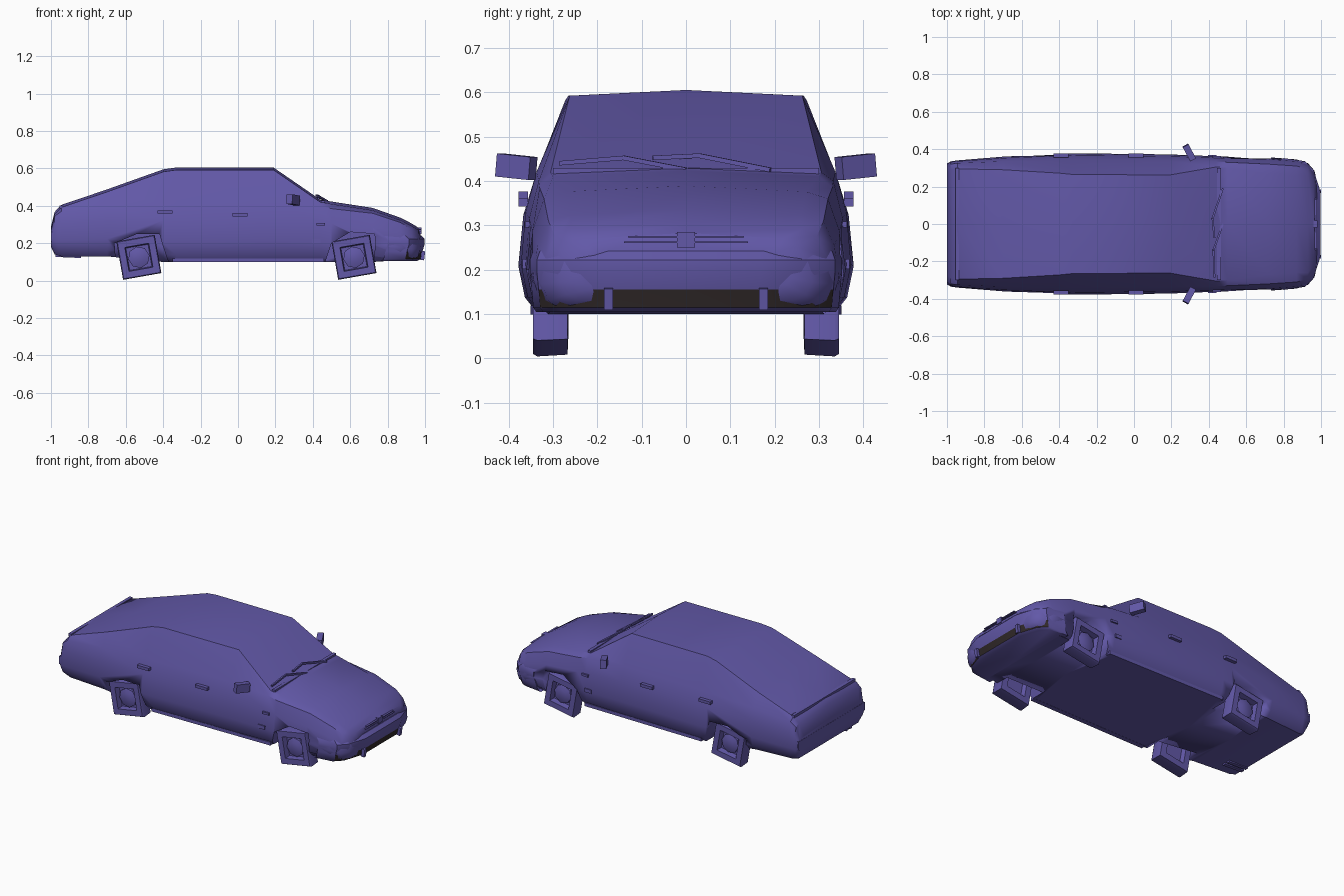
import bpy, bmesh, math
from mathutils import Vector

if "Cube" in bpy.data.objects:
    bpy.data.objects.remove(bpy.data.objects["Cube"])


def material(name, rgb):
    m = bpy.data.materials.new(name)
    m.diffuse_color = (*rgb, 1)
    m.use_nodes = True
    m.node_tree.nodes["Principled BSDF"].inputs["Base Color"].default_value = m.diffuse_color
    return m


PAINT = material("violet_paint", (0.122, 0.098, 0.39))
DARK = material("dark_opening", (0.03, 0.022, 0.022))


def loft(name, rings, angle=35, cap=True):
    """Skin a list of equal closed rings of 3D points."""
    bm = bmesh.new()
    rows = [[bm.verts.new(p) for p in r] for r in rings]
    n = len(rows[0])
    for a, b in zip(rows, rows[1:]):
        for i in range(n):
            j = (i + 1) % n
            bm.faces.new((a[i], a[j], b[j], b[i]))
    if cap:
        bm.faces.new(rows[0])
        bm.faces.new(rows[-1])
    bmesh.ops.recalc_face_normals(bm, faces=bm.faces)
    me = bpy.data.meshes.new(name)
    bm.to_mesh(me)
    bm.free()
    me.materials.append(PAINT)
    me.materials.append(DARK)
    for p in me.polygons:
        p.use_smooth = True
    me.set_sharp_from_angle(angle=math.radians(angle))
    ob = bpy.data.objects.new(name, me)
    bpy.context.collection.objects.link(ob)
    return ob


def bar(name, p, q, w, h):
    """Box running from p to q, w wide and h high."""
    p, q = Vector(p), Vector(q)
    d = (q - p).normalized()
    side = d.cross(Vector((0, 0, 1))).normalized() * w / 2
    up = side.cross(d).normalized() * h / 2
    return loft(name, [[c + side + up, c - side + up, c - side - up, c + side - up]
                       for c in (p, q)])


# Body: x, bottom z, half width, shoulder y, z, top edge y, z
STATIONS = [
    (-1.0, .18, .322, .31, .265, .27, .275),
    (-.98, .14, .335, .32, .345, .29, .355),
    (-.945, .13, .34, .325, .37, .295, .392),
    (-.70, .13, .36, .335, .395, .29, .475),
    (-.40, .10, .375, .34, .41, .272, .582),
    (-.33, .10, .378, .34, .41, .265, .592),
    (.19, .10, .372, .337, .42, .262, .592),
    (.44, .10, .362, .332, .40, .305, .42),
    (.50, .10, .360, .33, .385, .30, .41),
    (.72, .10, .357, .32, .36, .27, .376),
    (.87, .11, .345, .31, .31, .26, .323),
    (.93, .11, .325, .295, .275, .26, .292),
    (.965, .13, .285, .25, .252, .22, .27),
    (.975, .16, .24, .22, .22, .20, .24),
]
rings = []
for x, zb, yw, ys, zs, yr, zr in STATIONS:
    h = zs - zb
    half = [(yw - .045, zb), (yw - .015, zb + .12 * h), (yw, zb + .35 * h),
            (yw - .3 * (yw - ys), zb + .72 * h), (ys, zs), (yr, zr)]
    ring = [(0, zb)] + half + [(0, zr + .013)] + [(-y, z) for y, z in reversed(half)]
    rings.append([(x, y, z) for y, z in ring])
body = loft("car_body", rings)

# Wheel arches cut from both sides
FRONT_ARCH = [(.455, .05), (.47, .11), (.50, .20), (.60, .26), (.73, .25), (.735, .2), (.72, .05)]
REAR_ARCH = [(-.65, .05), (-.66, .20), (-.54, .25), (-.42, .25), (-.40, .18), (-.355, .05)]
for name, arch in (("front", FRONT_ARCH), ("rear", REAR_ARCH)):
    for s in (1, -1):
        cut = loft(name + "_arch_cutter", [[(x, s * y, z) for x, z in arch] for y in (.23, .5)])
        cut.hide_render = True
        cut.display_type = 'WIRE'
        mod = body.modifiers.new("arch", 'BOOLEAN')
        mod.operation = 'DIFFERENCE'
        mod.solver = 'EXACT'
        mod.object = cut

# Front bumper with dark air intake along its lower band
PLAN = [(.80, .352), (.915, .336), (.96, .29), (.998, .17)]
plan = PLAN + [(x, -y) for x, y in reversed(PLAN)]
levels = [(.105, .04), (.115, .022), (.155, .012), (.195, 0), (.222, 0), (.242, .02)]
bumper = loft("front_bumper",
              [[(x - d, y * (1 - d), z) for x, y in plan] for z, d in levels])
for p in bumper.data.polygons:
    if p.normal.x > .6 and .118 < p.center.z < .15:
        p.material_index = 1
for s in (1, -1):
    bar("intake_post", (.985, s * .175, .11), (.991, s * .175, .158), .02, .02)

# Upper grille slats in the nose
for z, w in ((.262, .14), (.274, .13)):
    bar("grille_slat", (.972, -w, z), (.972, w, z), .012, .004)
bar("grille_centre", (.968, -.02, .268), (.968, .02, .268), .024, .035)

# Tail lip along the rear deck and rear bumper ridge
bar("tail_lip", (-.945, -.3, .395), (-.945, .3, .395), .02, .016)
bar("rear_bumper_ridge", (-.99, -.325, .235), (-.99, .325, .235), .022, .05)

# Exhaust pipes
for y in (-.19, -.225):
    bar("exhaust_pipe", (-.975, y, .138), (-.84, y, .132), .022, .022)


def turned(cx, r, y, n, a0):
    return [(cx + r * math.cos(a0 + 2 * math.pi * i / n), y,
             .125 + r * math.sin(a0 + 2 * math.pi * i / n)) for i in range(n)]


# Wheels: four-sided tilted tyres with a recessed centre and faceted hub
for s in (1, -1):
    for label, cx in (("front", .62), ("rear", -.53)):
        loft(label + "_tyre", [turned(cx, r, s * y, 4, math.radians(55))
             for r, y in ((.075, .29), (.09, .265), (.142, .267), (.147, .335),
                          (.14, .345), (.092, .345), (.085, .31))], 30)
        loft(label + "_hub", [turned(cx, r, s * y, 8, .2)
             for r, y in ((.058, .30), (.058, .325), (.03, .335))], 30)

# Paired side details
for s in (1, -1):
    bar("wing_mirror", (.315, s * .345, .428), (.275, s * .42, .436), .035, .052)
    bar("rear_door_handle", (-.43, s * .367, .367), (-.35, s * .367, .367), .022, .018)
    bar("front_door_handle", (-.03, s * .367, .352), (.05, s * .367, .352), .022, .018)
    bar("side_lamp", (.42, s * .357, .302), (.465, s * .355, .302), .016, .014)
    bar("side_trim", (.395, s * .362, .213), (.44, s * .362, .213), .012, .022)
    bar("sill", (-.35, s * .335, .109), (.46, s * .325, .109), .03, .02)

# Wipers: arm and blade on the windscreen
for arm in ([(.475, .0, .425), (.425, -.14, .452), (.43, -.285, .44)],
            [(.475, .19, .425), (.42, .03, .457), (.43, -.075, .452)]):
    for a, b in zip(arm, arm[1:]):
        bar("wiper", a, b, .01, .01)
bar("cowl_strip", (.455, -.3, .422), (.455, .3, .422), .02, .014)
